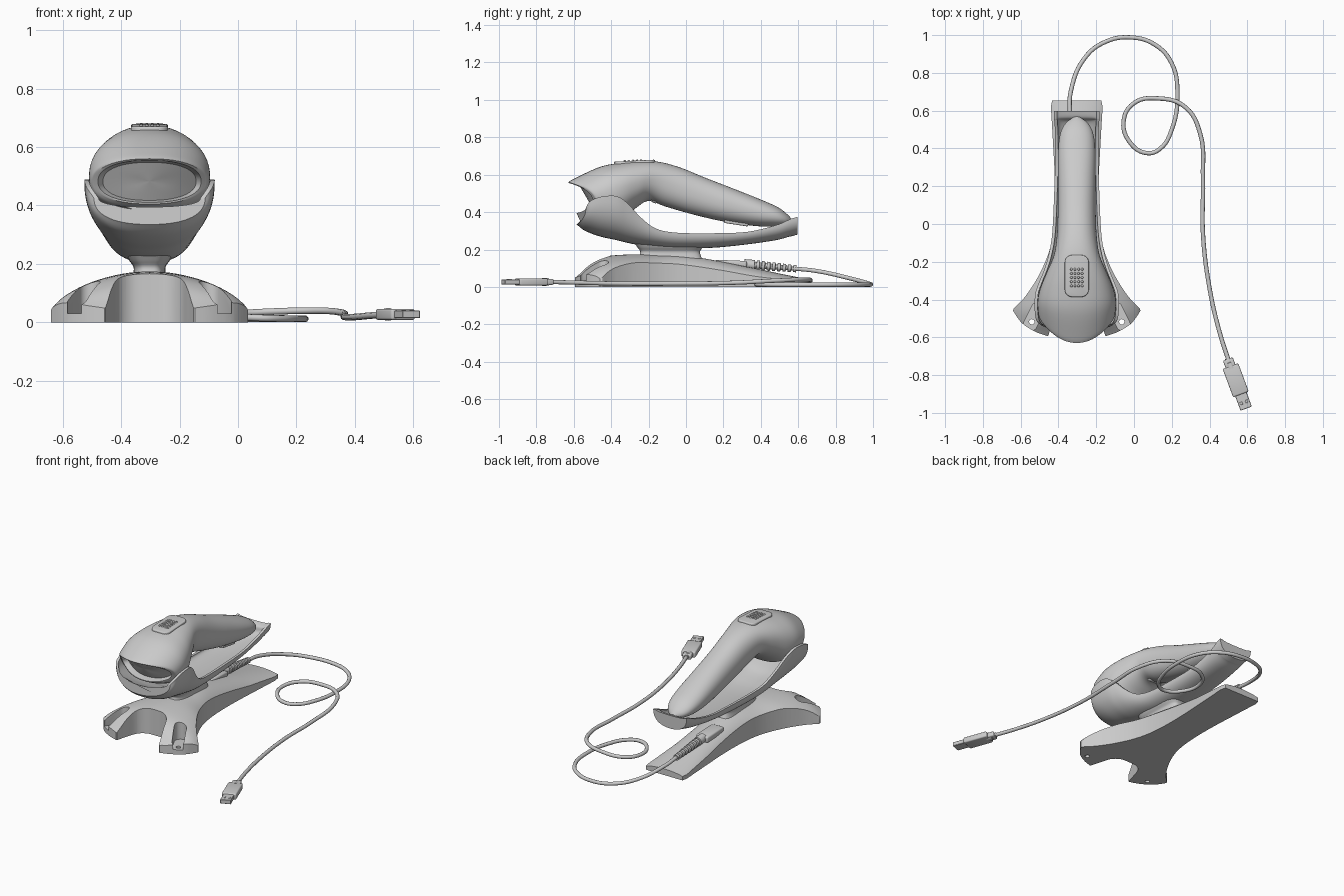
import bpy, bmesh, math
from mathutils import Vector, Matrix

if "Cube" in bpy.data.objects:
    bpy.data.objects.remove(bpy.data.objects["Cube"])

CX = -0.303  # centre line of scanner, cradle and base


def spow(v, e):
    return math.copysign(abs(v) ** e, v)


def smooth(rows, k=5):
    """Catmull-Rom interpolation through rows of numbers."""
    out = []
    for i in range(len(rows) - 1):
        a, b, c, d = (rows[max(i - 1, 0)], rows[i], rows[i + 1], rows[min(i + 2, len(rows) - 1)])
        for j in range(k):
            t = j / k
            out.append([0.5 * (2 * q + (r - p) * t + (2 * p - 5 * q + 4 * r - s) * t * t
                               + (3 * q - p - 3 * r + s) * t ** 3) for p, q, r, s in zip(a, b, c, d)])
    return out + [list(rows[-1])]


def shade(ob, angle=35):
    bpy.ops.object.select_all(action='DESELECT')
    bpy.context.view_layer.objects.active = ob
    ob.select_set(True)
    bpy.ops.object.shade_smooth_by_angle(angle=math.radians(angle))


def from_bm(name, bm, angle=35):
    bmesh.ops.recalc_face_normals(bm, faces=bm.faces[:])
    me = bpy.data.meshes.new(name)
    bm.to_mesh(me)
    bm.free()
    ob = bpy.data.objects.new(name, me)
    bpy.context.collection.objects.link(ob)
    shade(ob, angle)
    return ob


def loft(name, rings, angle=35):
    bm = bmesh.new()
    vr = [[bm.verts.new(p) for p in r] for r in rings]
    n = len(vr[0])
    for a, b in zip(vr, vr[1:]):
        for i in range(n):
            bm.faces.new((a[i], a[(i + 1) % n], b[(i + 1) % n], b[i]))
    bm.faces.new(vr[0])
    bm.faces.new(vr[-1])
    return from_bm(name, bm, angle)


def box(name, loc, dims, rot=Matrix(), bevel=0.008, seg=3, edges=None):
    bm = bmesh.new()
    bmesh.ops.create_cube(bm, size=1)
    bmesh.ops.scale(bm, vec=dims, verts=bm.verts)
    if edges:  # round the upright corners first
        up = [e for e in bm.edges if abs(e.verts[0].co.z - e.verts[1].co.z) > 1e-5]
        bmesh.ops.bevel(bm, geom=up, offset=edges, segments=6, affect='EDGES', profile=0.5)
        top = [e for e in bm.edges if all(v.co.z > 0 for v in e.verts)]
        bmesh.ops.bevel(bm, geom=top, offset=bevel, segments=seg, affect='EDGES', profile=0.5)
    else:
        bmesh.ops.bevel(bm, geom=bm.edges[:], offset=bevel, segments=seg, affect='EDGES', profile=0.5)
    bmesh.ops.transform(bm, matrix=Matrix.Translation(loc) @ rot, verts=bm.verts)
    return from_bm(name, bm)


def tube(name, a, b, stations, n=24):
    """Turned part from a to b; stations are (fraction, radius)."""
    a, b = Vector(a), Vector(b)
    q = (b - a).to_track_quat('Z', 'Y')
    return loft(name, [[a.lerp(b, t) + q @ Vector((r * math.cos(2 * math.pi * i / n), r * math.sin(2 * math.pi * i / n), 0))
                        for i in range(n)] for t, r in stations])


def boolean(ob, cutter, op):
    m = ob.modifiers.new(op, 'BOOLEAN')
    m.operation, m.object, m.solver = op, cutter, 'EXACT'
    bpy.context.view_layer.objects.active = ob
    bpy.ops.object.modifier_apply(modifier=m.name)
    bpy.data.objects.remove(cutter)


# Base: arched body trimmed to a forked outline
dome = smooth([(-.62, .35, .03), (-.57, .35, .075), (-.51, .35, .13), (-.43, .348, .163), (-.29, .31, .174),
               (-.15, .22, .172), (.02, .165, .165), (.315, .15, .11), (.45, .155, .082), (.68, .17, .035)])
base = loft("base", [[(CX + w * math.cos(math.pi * i / 40), y, h * math.sin(math.pi * i / 40)) for i in range(41)]
                     for y, w, h in dome])
half = smooth([(0, -.41), (.06, -.415), (.105, -.45), (.13, -.52), (.15, -.59)]) + smooth(
    [(.155, -.593), (.22, -.57), (.29, -.525), (.337, -.46)]) + smooth(
    [(.335, -.45), (.27, -.38), (.2, -.27), (.145, -.14), (.12, 0), (.115, .2), (.127, .45), (.137, .62)]) + [(.13, .655)]
outline = half + [(-x, y) for x, y in reversed(half[1:])]
trim = loft("base_trim", [[(CX + x, y, z) for x, y in outline] for z in (-.1, .3)])
boolean(base, trim, 'INTERSECT')

# Screw recesses and through holes in the two feet
for s in (1, -1):
    slot = []
    for i in range(32):
        a = 2 * math.pi * i / 32
        end = Vector((.245, -.53)) if math.sin(a) < 0 else Vector((.205, -.45))
        d = Vector((.04, -.08)).normalized()
        p = end + .036 * (math.cos(a) * Vector((-d.y, d.x)) - math.sin(a) * d)
        slot.append((CX + s * p.x, p.y))
    boolean(base, loft("slot", [[(x, y, z) for x, y in slot] for z in (.03, .3)]), 'DIFFERENCE')
    hx = CX + s * .238
    boolean(base, tube("hole", (hx, -.518, -.1), (hx, -.518, .2), [(0, .014), (1, .014)]), 'DIFFERENCE')
shade(base)

# Neck between base and cradle
loft("neck", [[(CX + hx * spow(math.cos(a), .6), -.085 + hy * spow(math.sin(a), .6), z)
               for a in [2 * math.pi * i / 48 for i in range(48)]]
              for z, hx, hy in smooth([(.13, .064, .18), (.165, .056, .165), (.19, .055, .16), (.212, .07, .175), (.24, .085, .195)])])


# Cradle: y, half width, rim height, underside, floor, plan curve
def cradle_ring(row):
    y, w, zr, zb, zf, c = row
    pts = []
    for ww, zz, order in ((w, zb, range(31)), (w - .016, zf, range(30, -1, -1))):
        for i in order:
            a = math.pi * i / 30
            fx = spow(math.cos(a), .85)
            pts.append((CX + ww * fx, y + c * fx * fx, zr - (zr - zz) * spow(math.sin(a), .85)))
    return pts


loft("cradle", [cradle_ring(r) for r in smooth([
    (-.585, .19, .425, .335, .395, .05), (-.54, .214, .46, .3, .375, .03), (-.46, .223, .483, .27, .34, .01),
    (-.37, .22, .485, .25, .31, 0), (-.31, .2, .445, .235, .285, 0), (-.24, .172, .37, .222, .268, 0),
    (-.16, .148, .312, .212, .255, 0), (-.05, .13, .29, .205, .25, 0), (.15, .12, .287, .21, .255, 0),
    (.33, .115, .295, .228, .265, 0), (.48, .115, .33, .25, .285, 0), (.545, .119, .357, .267, .31, 0),
    (.56, .12, .364, .27, .35, 0), (.597, .12, .375, .28, .365, 0)])])


# Scanner: top y/z, bottom y/z, half width, roundness, plan curve
def scanner_ring(row, s=1.0, push=0.0):
    yt, zt, yb, zb, w, e, c = row
    pts = []
    for i in range(64):
        a = 2 * math.pi * i / 64
        fx, fz = s * spow(math.cos(a), e), s * spow(math.sin(a), e)
        pts.append((CX + w * fx, (yt + yb) / 2 + (yt - yb) / 2 * fz + c * fx * fx + push,
                    (zt + zb) / 2 + (zt - zb) / 2 * fz))
    return pts


body = smooth([
    (-.63, .56, -.54, .405, .19, .88, .09), (-.595, .58, -.5, .385, .202, .88, .07),
    (-.46, .642, -.42, .36, .207, .88, .03), (-.34, .665, -.34, .365, .193, .88, 0),
    (-.24, .674, -.27, .42, .158, .9, 0), (-.14, .668, -.2, .46, .122, .9, 0),
    (-.03, .638, -.11, .43, .106, .9, 0), (.1, .585, .04, .387, .1, .9, 0),
    (.25, .527, .2, .35, .1, .9, 0), (.4, .467, .36, .327, .099, .9, 0),
    (.49, .427, .46, .322, .088, .95, 0), (.54, .39, .525, .325, .06, 1, 0), (.568, .36, .565, .335, .015, 1, 0)])
front = body[0]
recess = [scanner_ring(front, s, p) for s, p in ((.02, .05), (.3, .05), (.6, .05), (.84, .05), (.93, .003))]
loft("scanner_body", recess + [scanner_ring(r) for r in body])

# Top button with grip dots
tilt = Matrix.Rotation(.05, 4, 'X')
button_at = Vector((CX, -.275, .662))
box("scan_button", button_at, (.128, .222, .026), tilt, .006, 3, .04)
for i in range(4):
    for j in range(5):
        bpy.ops.mesh.primitive_uv_sphere_add(segments=10, ring_count=6, radius=.007,
            location=button_at + tilt @ Vector(((i - 1.5) * .019, (j - 2) * .022 - .008, .012)))
        bpy.context.object.name = "button_dot"
        bpy.ops.object.shade_smooth()

# Trigger and the contact block under the handle
box("trigger", (CX, -.185, .485), (.09, .09, .05), Matrix.Rotation(-.5, 4, 'X'), .015)
box("handle_contact", (CX, .27, .35), (.1, .13, .035), Matrix.Rotation(-.15, 4, 'X'), .006)

# Cable socket and ribbed strain relief on the base
KX = -.34
box("cable_socket", (KX, .24, .122), (.085, .17, .04), Matrix.Rotation(-.04, 4, 'X'), .01)
ribs = [(0, .027), (.2, .027)]
for i in range(8):
    t = .2 + i * .1
    r = .026 - i * .001
    ribs += [(t + .005, r - .008), (t + .035, r - .008), (t + .04, r), (t + .095, r)]
tube("strain_relief", (KX, .31, .122), (KX, .59, .097), ribs)

# Cable
path = [(KX, .57, .099), (-.335, .7, .085), (-.26, .88, .045), (-.15, .965, .022), (-.02, .988, .013), (.11, .95, .012),
        (.2, .85, .012), (.23, .69, .012), (.2, .5, .012), (.14, .4, .013), (.07, .375, .015), (-.02, .43, .02),
        (-.055, .545, .024), (0, .64, .03), (.127, .665, .037), (.27, .62, .04), (.35, .48, .034), (.365, .24, .022),
        (.365, -.05, .018), (.4, -.34, .018), (.455, -.58, .023), (.505, -.735, .027)]
cu = bpy.data.curves.new("cable", 'CURVE')
cu.dimensions, cu.bevel_depth, cu.bevel_resolution, cu.resolution_u, cu.use_fill_caps = '3D', .0115, 3, 6, True
sp = cu.splines.new('BEZIER')
sp.bezier_points.add(len(path) - 1)
for bp, p in zip(sp.bezier_points, path):
    bp.co = p
    bp.handle_left_type = bp.handle_right_type = 'AUTO'
cable = bpy.data.objects.new("cable", cu)
bpy.context.collection.objects.link(cable)
bpy.ops.object.select_all(action='DESELECT')
bpy.context.view_layer.objects.active = cable
cable.select_set(True)
bpy.ops.object.convert(target='MESH')
shade(bpy.context.object, 50)

# USB plug at the cable end
start = Vector((.495, -.71, .027))
along = Vector((.1, -.27, 0)).normalized()
turn = Matrix.Rotation(math.atan2(along.y, along.x) + math.pi / 2, 4, 'Z')
tube("plug_collar", start, start + along * .06, [(0, .014), (.4, .016), (.45, .02), (1, .022)])
box("plug_body", start + along * .125, (.088, .16, .038), turn, .008)
box("plug_shoulder", start + along * .035, (.055, .06, .032), turn, .008)
box("plug_tip", start + along * .24, (.064, .09, .026), turn, .002, 1)
for s in (1, -1):
    box("plug_contact", start + along * .25 + turn @ Vector((s * .015, 0, .013)), (.014, .016, .003), turn, .001, 1)
